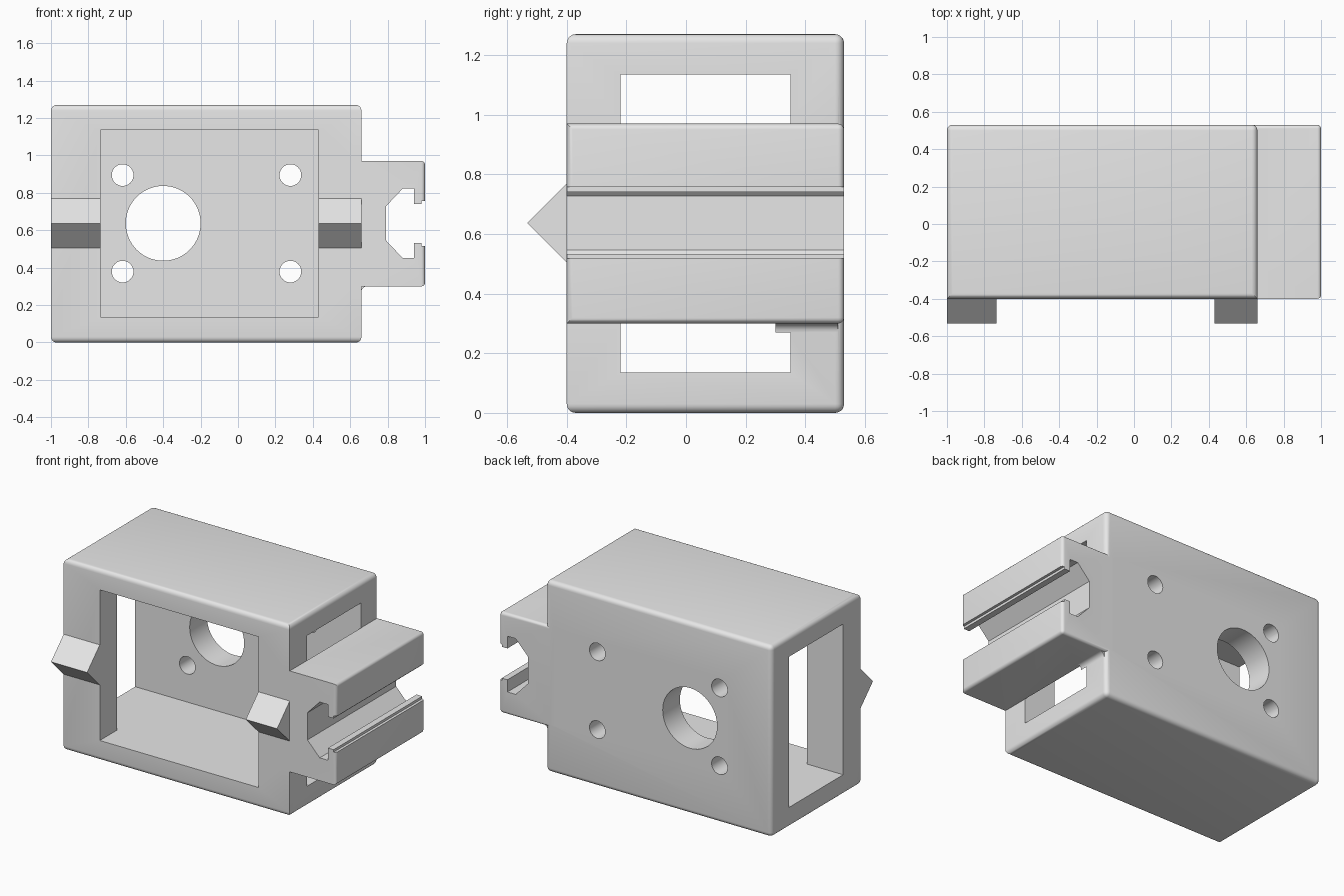
import bpy, bmesh, math
from mathutils import Matrix, Vector

cube = bpy.data.objects.get("Cube")
if cube:
    bpy.data.objects.remove(cube)

grey = bpy.data.materials.new("plain grey")
grey.use_nodes = True
grey.diffuse_color = (0.8, 0.8, 0.8, 1)
grey.node_tree.nodes["Principled BSDF"].inputs["Base Color"].default_value = (0.8, 0.8, 0.8, 1)

LEFT, RIGHT, FRONT, BACK, MID = -1.0, 0.66, -0.4, 0.53, 0.637


def finish(name, bm):
    bmesh.ops.recalc_face_normals(bm, faces=bm.faces[:])
    mesh = bpy.data.meshes.new(name)
    bm.to_mesh(mesh)
    bm.free()
    mesh.materials.append(grey)
    obj = bpy.data.objects.new(name, mesh)
    bpy.context.collection.objects.link(obj)
    return obj


def extrude_y(name, profile, y0, y1, radius=0, rounded=None):
    """Extrude an (x, z) profile along y, rounding the edges chosen by a rule."""
    bm = bmesh.new()
    face = bm.faces.new([bm.verts.new((x, y0, z)) for x, z in profile])
    new = bmesh.ops.extrude_face_region(bm, geom=[face])["geom"]
    bmesh.ops.translate(bm, verts=[g for g in new if isinstance(g, bmesh.types.BMVert)],
                        vec=(0, y1 - y0, 0))
    bmesh.ops.recalc_face_normals(bm, faces=bm.faces[:])
    if rounded:
        edges = [e for e in bm.edges if rounded(*[v.co for v in e.verts])]
        bmesh.ops.bevel(bm, geom=edges, offset=radius, segments=5, profile=0.5, affect='EDGES')
    return finish(name, bm)


def rect(x0, x1, z0, z1):
    return [(x0, z0), (x1, z0), (x1, z1), (x0, z1)]


def cylinder(name, x, z, radius, sides):
    bm = bmesh.new()
    place = Matrix.Translation((x, BACK, z)) @ Matrix.Rotation(math.pi / 2, 4, 'X')
    bmesh.ops.create_cone(bm, cap_ends=True, segments=sides, radius1=radius,
                          radius2=radius, depth=0.6, matrix=place)
    return finish(name, bm)


def combine(target, other, operation):
    mod = target.modifiers.new(operation, 'BOOLEAN')
    mod.operation, mod.solver, mod.object = operation, 'EXACT', other
    bpy.context.view_layer.objects.active = target
    bpy.ops.object.modifier_apply(modifier=mod.name)
    bpy.data.objects.remove(other)


# Housing: every edge is rounded except the two upright front ones
def housing_edge(a, b):
    upright = abs(a.z - b.z) > 0.1
    return not (upright and a.y < 0)


housing = extrude_y("housing", rect(LEFT, RIGHT, 0, 1.27), FRONT, BACK, 0.03, housing_edge)


# Side rail: rounded on the outside and the back
def rail_edge(a, b):
    mid = (a + b) / 2
    return mid.x > 0.99 or (mid.y > BACK - 0.01 and mid.x > 0.65)


rail = extrude_y("rail", rect(0.6, 1.0, 0.3, 0.97), FRONT, BACK, 0.02, rail_edge)
combine(housing, rail, 'UNION')

# Small fillet under the rail
arc = [(RIGHT + 0.03 * (1 - math.cos(t)), 0.27 + 0.03 * math.sin(t))
       for t in [i * math.pi / 10 for i in range(6)]]
fillet = extrude_y("fillet", [(0.62, 0.27)] + arc + [(RIGHT + 0.03, 0.31), (0.62, 0.31)],
                   0.3, BACK - 0.02)
combine(housing, fillet, 'UNION')

# Sideways tunnel, front opening and rail slot
tunnel = extrude_y("tunnel", rect(-1.2, RIGHT, 0.135, 1.135), -0.22, 0.35)
combine(housing, tunnel, 'DIFFERENCE')
opening = extrude_y("opening", rect(-0.735, 0.43, 0.135, 1.135), -0.6, 0)
combine(housing, opening, 'DIFFERENCE')
half = [(1.1, 0.12), (0.982, 0.12), (0.982, 0.104), (0.94, 0.104),
        (0.94, 0.185), (0.88, 0.185), (0.79, 0.09)]
slot_profile = [(x, MID + h) for x, h in half] + [(x, MID - h) for x, h in reversed(half)]
combine(housing, extrude_y("slot", slot_profile, -0.6, 0.7), 'DIFFERENCE')

# Shaft hole and four screw holes in the back wall
combine(housing, cylinder("shaft_hole", -0.4, MID, 0.2, 64), 'DIFFERENCE')
for x in (-0.617, 0.28):
    for dz in (-0.258, 0.258):
        combine(housing, cylinder("screw_hole", x, MID + dz, 0.058, 32), 'DIFFERENCE')


# Pointed ridges on the front pillars
def ridge(name, x0, x1):
    bm = bmesh.new()
    ends = [[bm.verts.new((x, y, MID + h)) for y, h in
             ((FRONT, -0.133), (FRONT - 0.133, 0), (FRONT, 0.133))] for x in (x0, x1)]
    for end in ends:
        bm.faces.new(end)
    for i in range(3):
        j = (i + 1) % 3
        bm.faces.new((ends[0][i], ends[0][j], ends[1][j], ends[1][i]))
    return finish(name, bm)


parts = [housing, ridge("right_ridge", LEFT, -0.735), ridge("left_ridge", 0.43, RIGHT)]

# Smooth the rounded edges and keep the rest sharp
bpy.ops.object.select_all(action='DESELECT')
for part in parts:
    part.select_set(True)
bpy.context.view_layer.objects.active = housing
bpy.ops.object.shade_smooth_by_angle(angle=math.radians(30))
